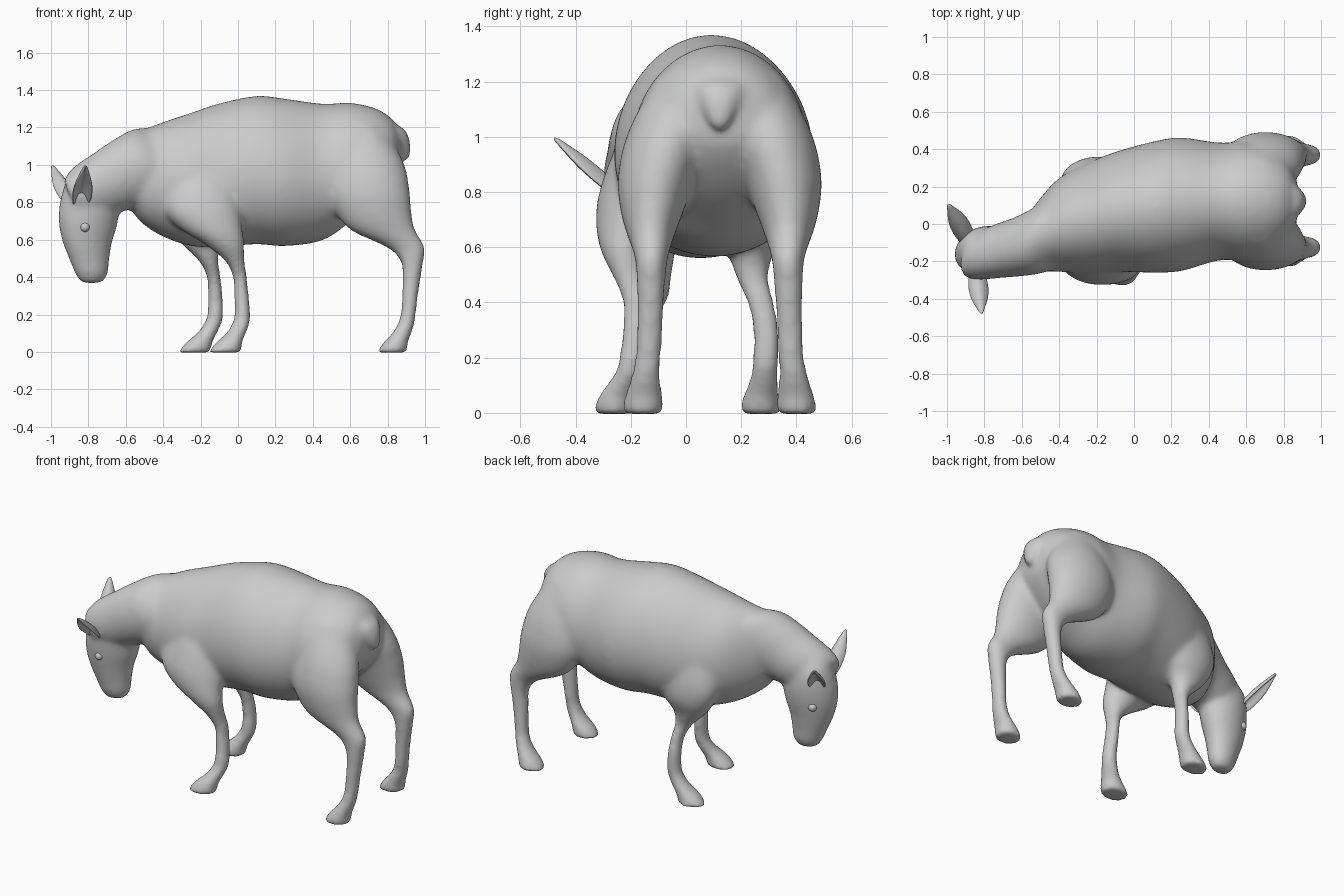
import bpy, bmesh, math
from mathutils import Vector

if "Cube" in bpy.data.objects:
    bpy.data.objects.remove(bpy.data.objects["Cube"])

bm = bmesh.new()
X, Y, Z = Vector((1, 0, 0)), Vector((0, 1, 0)), Vector((0, 0, 1))


def catmull(a, b, c, d, t):
    return [0.5 * (2*q + (r - p)*t + (2*p - 5*q + 4*r - s)*t*t + (3*q - p - 3*r + s)*t**3)
            for p, q, r, s in zip(a, b, c, d)]


def loft(rows, u, v, egg=0.0, n=32, steps=4):
    """Closed skin through elliptical rings; row = (cx, cy, cz, radius_u, radius_v)."""
    rows = [rows[0]] + list(rows) + [rows[-1]]
    fine = [catmull(*rows[i:i + 4], k / steps)
            for i in range(len(rows) - 3) for k in range(steps)] + [rows[-1]]
    rings = []
    for cx, cy, cz, ru, rv in fine:
        ring = []
        for k in range(n):
            a = 2 * math.pi * k / n
            co = Vector((cx, cy, cz)) + u * (ru * math.cos(a) * (1 - egg * math.sin(a)))
            ring.append(bm.verts.new(co + v * (rv * math.sin(a))))
        rings.append(ring)
    faces = []
    for r0, r1 in zip(rings, rings[1:]):
        for k in range(n):
            j = (k + 1) % n
            faces.append(bm.faces.new((r0[k], r0[j], r1[j], r1[k])))
    faces += [bm.faces.new(rings[0][::-1]), bm.faces.new(rings[-1])]
    bmesh.ops.recalc_face_normals(bm, faces=faces)


# Torso: x, centre y, top, bottom, half width
torso = [(-.575, -.07, 1.08, .77, .10), (-.51, -.06, 1.175, .69, .18), (-.40, -.005, 1.225, .62, .245),
         (-.25, .03, 1.275, .57, .29), (-.10, .065, 1.325, .565, .315), (.10, .09, 1.365, .58, .345),
         (.25, .105, 1.35, .57, .352), (.45, .12, 1.323, .60, .31), (.60, .123, 1.328, .70, .31),
         (.73, .123, 1.30, .80, .27), (.82, .123, 1.245, .90, .20), (.87, .123, 1.165, .98, .10)]
loft([(x, y, (t + b) / 2, w, (t - b) / 2) for x, y, t, b, w in torso], Y, Z, egg=0.08, n=64)

# Neck
loft([(-.86, -.165, .83, .125, .12), (-.78, -.15, .865, .152, .155), (-.67, -.125, .915, .168, .175),
      (-.55, -.09, .965, .195, .20), (-.42, -.05, 1.01, .215, .215), (-.28, 0, 1.01, .19, .18)],
     Vector((.3, .95, 0)).normalized(), Vector((-.5, 0, .86)))

# Head, turned slightly sideways: z, front x, back x, half width
C = Vector((-.87, -.165, 0))
FWD, SIDE = Vector((-.95, -.31, 0)).normalized(), Vector((.31, -.95, 0)).normalized()
head = [(.975, -.88, -.79, .05), (.89, -.925, -.70, .112), (.78, -.955, -.64, .125),
        (.68, -.958, -.645, .116), (.58, -.935, -.675, .097), (.48, -.895, -.69, .078),
        (.42, -.87, -.695, .068), (.372, -.84, -.725, .042)]
loft([((f + b) / 2, C.y + .326 * ((f + b) / 2 - C.x), z, w, (b - f) / 2) for z, f, b, w in head],
     SIDE, FWD)

# Tail
loft([(.78, .122, 1.20, .10, .05), (.84, .122, 1.165, .09, .055), (.88, .122, 1.10, .06, .042),
      (.905, .122, 1.03, .022, .018)], Y, Vector((.92, 0, .38)))

# Hind legs: z, front x, back x, centre y, half width
hind = [(1.22, .54, .76, .00, .10), (1.02, .48, .88, -.06, .145), (.86, .48, .915, -.105, .138),
        (.74, .53, .925, -.122, .113), (.65, .61, .945, -.127, .085), (.56, .80, .998, -.125, .057),
        (.48, .875, .988, -.127, .05), (.39, .882, .974, -.128, .046), (.30, .88, .96, -.132, .045),
        (.20, .872, .948, -.137, .045), (.14, .852, .938, -.145, .05), (.09, .82, .92, -.15, .06),
        (.05, .78, .905, -.154, .068), (0, .745, .905, -.156, .074)]
for m in (1, -1):
    loft([((a + b) / 2, .122 + m * (y - .122), z, (b - a) / 2, w) for z, a, b, y, w in hind], X, Y)

# Front legs: z, front x, back x, half width, near y, far y, far x shift
front = [(1.13, -.28, -.06, .09, -.06, .14, .0), (.94, -.37, -.01, .13, -.13, .19, .01),
         (.78, -.40, .01, .13, -.185, .225, .01), (.67, -.32, .02, .11, -.212, .24, -.04),
         (.58, -.18, .03, .078, -.225, .235, -.12), (.49, -.068, .032, .056, -.205, .24, -.14),
         (.40, -.024, .045, .047, -.18, .27, -.14), (.30, -.018, .055, .045, -.183, .29, -.14),
         (.20, -.015, .065, .045, -.195, .29, -.145), (.15, -.03, .06, .046, -.205, .285, -.15),
         (.10, -.06, .04, .056, -.23, .28, -.155), (.05, -.115, .02, .065, -.255, .27, -.16),
         (0, -.157, .015, .072, -.26, .27, -.16)]
for near in (True, False):
    loft([((a + b) / 2 + (0 if near else dx), yn if near else yf, z, (b - a) / 2, w)
          for z, a, b, w, yn, yf, dx in front], X, Y)


def make_object(name, mesh_bm):
    me = bpy.data.meshes.new(name)
    mesh_bm.to_mesh(me)
    mesh_bm.free()
    me.shade_smooth()
    ob = bpy.data.objects.new(name, me)
    bpy.context.collection.objects.link(ob)
    return ob


# Fuse the parts into one smooth skin
body = make_object("body", bm)
rem = body.modifiers.new("fuse", 'REMESH')
rem.mode, rem.voxel_size, rem.use_smooth_shade = 'VOXEL', 0.013, True
smo = body.modifiers.new("soften", 'SMOOTH')
smo.factor, smo.iterations = 0.5, 26
dis = body.modifiers.new("regain_volume", 'DISPLACE')
dis.mid_level, dis.strength = 0.0, 0.004


def mirrored(p):
    return p - 2 * (p - C).dot(SIDE) * SIDE + Vector((.017, -.015, 0))


# Cupped ears and eyes on both sides of the head
base, tip = Vector((-.845, -.235, .785)), Vector((-.815, -.48, .995))
along = tip - base
across = Vector((1, .1, -.05)).normalized()
opening = Vector((.1, -.65, -.75)).normalized()
widths = (.034, .046, .052, .053, .048, .036, .02, .004)
for label, place in (("near", lambda p: p), ("far", mirrored)):
    eb = bmesh.new()
    grid = []
    for i, w in enumerate(widths):
        t = i / (len(widths) - 1)
        grid.append([eb.verts.new(place(base + along * t + across * (w * s)
                                        + opening * (w * .9 * (s * s - .5))))
                     for s in (-1, -.5, 0, .5, 1)])
    for r0, r1 in zip(grid, grid[1:]):
        for k in range(4):
            eb.faces.new((r0[k], r0[k + 1], r1[k + 1], r1[k]))
    ear = make_object(label + "_ear", eb)
    sol = ear.modifiers.new("thickness", 'SOLIDIFY')
    sol.thickness, sol.offset = 0.016, 0
    sub = ear.modifiers.new("round", 'SUBSURF')
    sub.levels = sub.render_levels = 2

    sb = bmesh.new()
    bmesh.ops.create_uvsphere(sb, u_segments=24, v_segments=16, radius=.026)
    eye = place(Vector((-.818, -.252, .667)))
    if label == "far":
        eye -= SIDE * .025
    bmesh.ops.translate(sb, verts=sb.verts, vec=eye)
    make_object(label + "_eye", sb)
